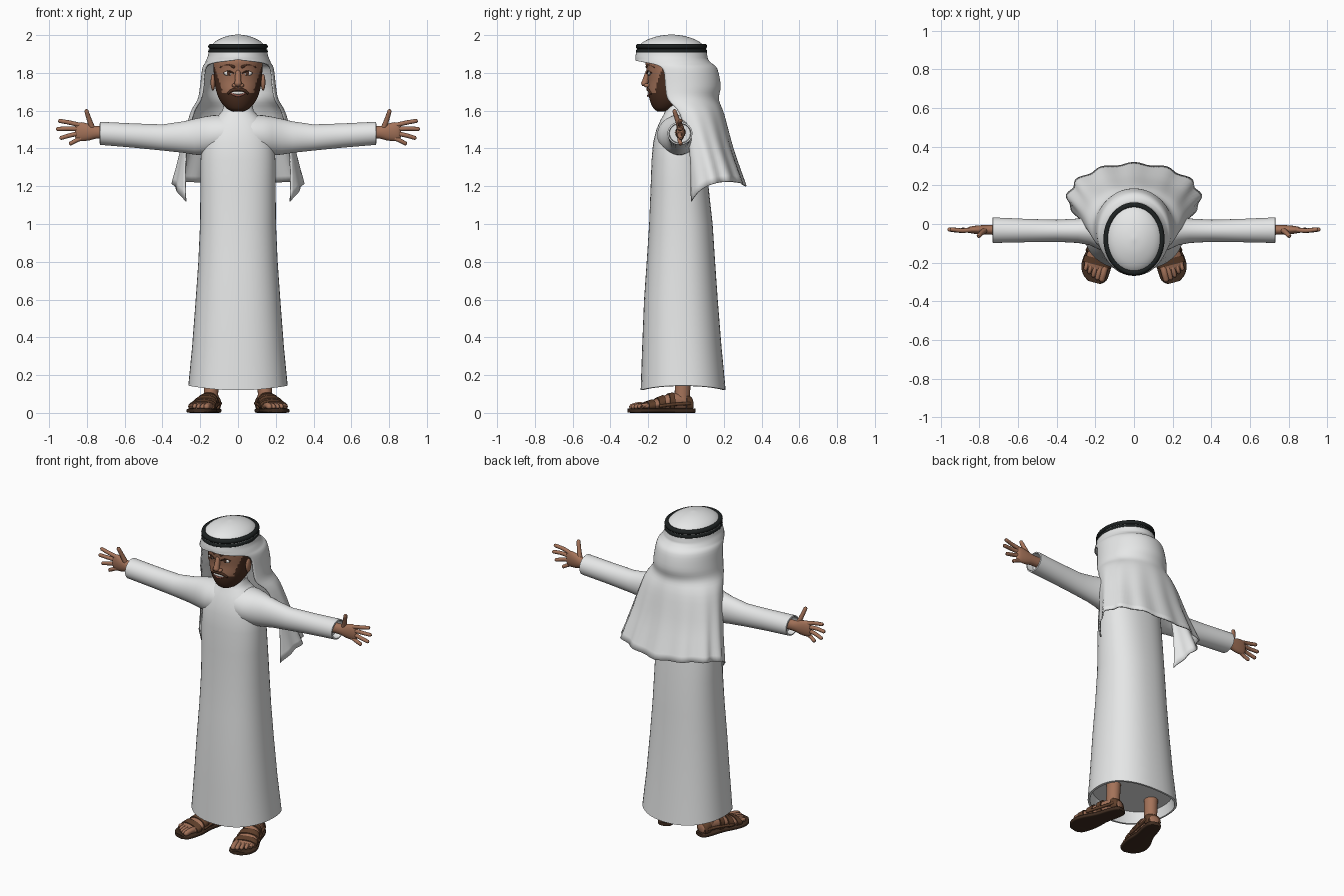
import bpy, bmesh
from math import sin, cos, pi, radians, sqrt, copysign
from mathutils import Vector, Matrix

if "Cube" in bpy.data.objects:
    bpy.data.objects.remove(bpy.data.objects["Cube"])


def material(name, r, g, b):
    m = bpy.data.materials.new(name)
    m.use_nodes = True
    m.diffuse_color = (r, g, b, 1)
    shader = next(n for n in m.node_tree.nodes if n.type == 'BSDF_PRINCIPLED')
    shader.inputs["Base Color"].default_value = (r, g, b, 1)
    shader.inputs["Roughness"].default_value = 0.8
    return m


CLOTH = material("white cloth", .8, .81, .81)
SKIN = material("brown skin", .37, .17, .1)
HAIR = material("dark brown hair", .07, .028, .015)
BLACK = material("black cord", .012, .015, .015)
LEATHER = material("brown leather", .115, .05, .024)
SOLE = material("dark sole", .05, .025, .014)
IVORY = material("eye and tooth white", .75, .73, .7)
LIP = material("lip", .27, .09, .065)


def finish(name, bm, mats, mirror=False, angle=45, matrix=None):
    """Turn a bmesh into a smooth shaded object, optionally mirrored in x."""
    if matrix:
        bm.transform(matrix)
    bmesh.ops.recalc_face_normals(bm, faces=bm.faces)
    me = bpy.data.meshes.new(name)
    bm.to_mesh(me)
    bm.free()
    for m in mats:
        me.materials.append(m)
    ob = bpy.data.objects.new(name, me)
    bpy.context.collection.objects.link(ob)
    bpy.ops.object.select_all(action='DESELECT')
    ob.select_set(True)
    bpy.context.view_layer.objects.active = ob
    bpy.ops.object.shade_smooth_by_angle(angle=radians(angle))
    if mirror:
        ob.modifiers.new("Mirror", 'MIRROR').use_mirror_merge = False
    return ob


def spline(rows, sub):
    """Catmull-Rom interpolation between rows of numbers."""
    out = []
    for i in range(len(rows) - 1):
        a, b, c, d = (Vector(rows[min(max(i + k, 0), len(rows) - 1)]) for k in (-1, 0, 1, 2))
        for s in range(sub):
            t = s / sub
            out.append(b + (c - a) * t / 2 + (2 * a - 5 * b + 4 * c - d) * t * t / 2
                       + (3 * b - a - 3 * c + d) * t ** 3 / 2)
    return out + [Vector(rows[-1])]


def skin_rings(bm, rings):
    loops = [[bm.verts.new(p) for p in ring] for ring in rings]
    n = len(loops[0])
    for a, b in zip(loops, loops[1:]):
        for i in range(n):
            bm.faces.new((a[i], a[(i + 1) % n], b[(i + 1) % n], b[i]))
    bm.faces.new(loops[0])
    bm.faces.new(loops[-1])


def loft(bm, rows, axis='Z', n=32, power=2.0, sub=1):
    """Rows hold: place on axis, two centres, two radii of a superellipse."""
    rings = []
    for p, c1, c2, r1, r2 in spline(rows, sub):
        ring = []
        for i in range(n):
            a = 2 * pi * i / n
            u = c1 + r1 * copysign(abs(cos(a)) ** (2 / power), cos(a))
            v = c2 + r2 * copysign(abs(sin(a)) ** (2 / power), sin(a))
            ring.append({'Z': (u, v, p), 'X': (p, u, v), 'Y': (u, p, v)}[axis])
        rings.append(ring)
    skin_rings(bm, rings)
    return bm


def tube(bm, pts, radius, n=12, taper=0.85):
    """Round-ended tube along a path."""
    pts = [Vector(p) for p in spline(pts, 4)]
    d0, d1 = (pts[0] - pts[1]).normalized(), (pts[-1] - pts[-2]).normalized()
    m = len(pts) - 1
    rad = [radius * (1 + (taper - 1) * i / m) for i in range(m + 1)]
    pts = [pts[0] + d0 * radius * .6] + pts + [pts[-1] + d1 * rad[-1] * .6]
    rad = [rad[0] * .5] + rad + [rad[-1] * .5]
    rings = []
    for i, p in enumerate(pts):
        t = pts[min(i + 1, len(pts) - 1)] - pts[max(i - 1, 0)]
        q = t.to_track_quat('Z', 'Y')
        rings.append([p + q @ Vector((cos(2 * pi * k / n), sin(2 * pi * k / n), 0)) * rad[i]
                      for k in range(n)])
    skin_rings(bm, rings)
    return bm


def blob(bm, loc, scale):
    bmesh.ops.create_uvsphere(bm, u_segments=20, v_segments=12, radius=1,
                              matrix=Matrix.LocRotScale(Vector(loc), None, Vector(scale)))
    return bm


# Robe body, recessed underneath, with a gently curved hem
robe = loft(bmesh.new(), [
    (.2, 0, -.015, .235, .2), (.13, 0, -.015, .25, .213), (.13, 0, -.015, .263, .225),
    (.35, 0, -.022, .243, .21), (.6, 0, -.027, .224, .195), (.8, 0, -.027, .21, .181),
    (1, 0, -.027, .201, .168), (1.2, 0, -.034, .199, .153), (1.34, 0, -.04, .198, .142),
    (1.43, 0, -.04, .19, .134), (1.5, 0, -.037, .17, .12), (1.55, 0, -.035, .135, .1),
    (1.58, 0, -.035, .1, .083), (1.6, 0, -.037, .083, .072), (1.63, 0, -.04, .076, .066),
    (1.63, 0, -.04, .068, .058), (1.6, 0, -.04, .066, .056)], n=48, power=2.3)
for v in robe.verts:
    if v.co.z < .15:
        v.co.z += .35 * v.co.x ** 2 - .01
finish("robe", robe, [CLOTH])

# Sleeves, flared into the shoulders and open at the cuff
finish("sleeves", loft(bmesh.new(), [
    (.06, -.037, 1.475, .115, .105), (.13, -.037, 1.47, .115, .106), (.18, -.036, 1.466, .096, .102),
    (.23, -.035, 1.462, .074, .095), (.29, -.035, 1.46, .063, .083), (.4, -.035, 1.458, .057, .069),
    (.55, -.034, 1.468, .06, .064), (.73, -.032, 1.48, .066, .061), (.732, -.032, 1.48, .058, .053),
    (.69, -.032, 1.48, .055, .05)], axis='X'), [CLOTH], mirror=True)

# Hands with spread fingers
hand = loft(bmesh.new(), [
    (.67, -.03, 1.485, .028, .032), (.75, -.03, 1.485, .025, .033), (.785, -.03, 1.486, .024, .043),
    (.83, -.03, 1.489, .02, .05), (.855, -.03, 1.489, .014, .043), (.862, -.03, 1.489, .006, .03)],
    axis='X', n=20, sub=2)
for x0, z0, x1, z1 in ((.835, 1.523, .945, 1.546), (.845, 1.503, .957, 1.503),
                       (.84, 1.48, .938, 1.455), (.82, 1.458, .888, 1.425)):
    tube(hand, [(x0, -.03, z0), ((x0 + x1) / 2, -.034, (z0 + z1) / 2 + .002), (x1, -.028, z1)], .0125)
tube(hand, [(.77, -.032, 1.505), (.787, -.045, 1.55), (.803, -.062, 1.6)], .0155, taper=.7)
finish("hands", hand, [SKIN], mirror=True)

# Head, with the beard as a coloured region
head = loft(bmesh.new(), [
    (1.595, 0, -.12, .025, .03), (1.612, 0, -.11, .06, .062), (1.65, 0, -.09, .093, .1),
    (1.7, 0, -.08, .114, .12), (1.76, 0, -.075, .125, .125), (1.82, 0, -.075, .129, .134),
    (1.87, 0, -.075, .127, .139), (1.93, 0, -.075, .1, .11)], n=80, sub=10)
for f in head.faces:
    c = f.calc_center_median()
    line = 1.712 + max(0, abs(c.x) - .085) * 3 - (.015 if .045 < abs(c.x) < .085 else 0)
    f.material_index = int(c.z < line and c.y < -.03)
finish("head_and_beard", head, [SKIN, HAIR], angle=60)
finish("neck", loft(bmesh.new(), [(1.5, 0, -.04, .06, .055), (1.68, 0, -.06, .062, .058)]), [SKIN])

# Nose and ears
nose = tube(bmesh.new(), [(0, -.2, 1.808), (0, -.211, 1.77), (0, -.22, 1.74)], .013, taper=1.45)
for s in (-1, 1):
    blob(nose, (s * .019, -.207, 1.734), (.013, .016, .011))
finish("nose", nose, [SKIN], angle=80)
finish("ears", blob(bmesh.new(), (.133, -.085, 1.75), (.012, .024, .044)), [SKIN], True)


def face_y(x):
    return -.075 - .131 * sqrt(1 - (x / .127) ** 2)


# Eyes, brows and smile
finish("eye_whites", blob(bmesh.new(), (.05, face_y(.05) + .002, 1.797), (.025, .008, .012)), [IVORY], True)
finish("irises", blob(bmesh.new(), (.049, face_y(.05) - .005, 1.797), (.0105, .003, .0105)), [HAIR], True)
finish("eyelids", tube(bmesh.new(), [(x, face_y(x) - .004, z) for x, z in
       ((.024, 1.798), (.048, 1.81), (.077, 1.799))], .0035), [HAIR], True)
finish("brows", tube(bmesh.new(), [(x, face_y(x) - .001, z) for x, z in
       ((.02, 1.832), (.055, 1.845), (.093, 1.83))], .0095, taper=.5), [HAIR], True)
finish("teeth", blob(bmesh.new(), (0, -.191, 1.694), (.038, .012, .011)), [IVORY])
finish("lower_lip", tube(bmesh.new(), [(-.043, -.186, 1.697), (0, -.2, 1.679), (.043, -.186, 1.697)],
                         .006, taper=1), [LIP])
finish("moustache", tube(bmesh.new(), [(0, -.2, 1.713), (.03, -.196, 1.708), (.052, -.184, 1.692)],
                         .01, taper=.7), [HAIR], True)

# Headscarf: height, centre y, radii and half sweep measured from the back
rows = [(2, -.077, 0, 0, 180), (1.99, -.077, .06, .073, 180), (1.965, -.077, .115, .14, 180),
        (1.93, -.077, .145, .175, 180), (1.89, -.077, .155, .186, 180), (1.87, -.075, .163, .189, 180),
        (1.85, -.067, .172, .198, 128), (1.82, -.045, .186, .207, 112), (1.73, -.03, .197, .21, 112),
        (1.66, -.025, .21, .195, 111), (1.58, .025, .25, .172, 109), (1.4, .08, .293, .162, 112),
        (1.2, .128, .333, .178, 124)]
cols = 60
scarf = bmesh.new()
grid = []
for z, cy, rx, ry, sweep in spline(rows, 4):
    drape = max(0, min(1, (1.65 - z) / .45))
    hem = max(0, (1.4 - z) / .2)
    line = []
    for i in range(cols + 1):
        u = 2 * i / cols - 1
        a = u * radians(min(sweep, 180))
        r = 1 + drape * (.035 + .045 * cos(12.8 * a)) * (1 - abs(u) ** 3)
        dz = hem * (.025 * sin(abs(u) * pi) - .08 * abs(u) ** 6)
        line.append(scarf.verts.new((rx * r * sin(a), cy + ry * (1 + (r - 1) * .8) * cos(a), z + dz)))
    grid.append(line)
for a, b in zip(grid, grid[1:]):
    for i in range(cols):
        scarf.faces.new((a[i], a[i + 1], b[i + 1], b[i]))
bmesh.ops.remove_doubles(scarf, verts=scarf.verts, dist=.0005)
cloth = finish("headscarf", scarf, [CLOTH], angle=80)
cloth.modifiers.new("Thickness", 'SOLIDIFY').thickness = .008
cloth.modifiers["Thickness"].offset = 0

# Two stacked head cords
cords = bmesh.new()
for z in (1.94, 1.914):
    path = [2 * pi * k / 64 for k in range(64)]
    loops = [[cords.verts.new(((.143 + .015 * cos(b)) * cos(a), -.077 + (.174 + .015 * cos(b)) * sin(a),
                               z + .0145 * sin(b))) for b in path[::6]] for a in path]
    for k, ring in enumerate(loops):
        nxt = loops[(k + 1) % 64]
        for j in range(len(ring)):
            j2 = (j + 1) % len(ring)
            cords.faces.new((ring[j], nxt[j], nxt[j2], ring[j2]))
finish("head_cords", cords, [BLACK], angle=80)

# Feet in sandals, turned outward
turn = Matrix.Translation((.137, 0, 0)) @ Matrix.Rotation(radians(15), 4, 'Z')
foot_rows = [(.036, 0, .04, .02, .02), (.022, 0, .05, .036, .032), (-.03, 0, .06, .041, .045),
             (-.1, 0, .056, .05, .042), (-.17, 0, .044, .062, .028), (-.225, 0, .036, .064, .018),
             (-.25, 0, .033, .05, .012)]
foot = loft(bmesh.new(), foot_rows, axis='Y', n=24, sub=3)
loft(foot, [(.04, 0, -.02, .042, .046), (.1, 0, -.02, .037, .041), (.35, 0, -.01, .045, .045)], n=20)
for i, (length, r) in enumerate(((.292, .018), (.29, .014), (.282, .013), (.27, .012), (.254, .011))):
    x = -.046 + i * .024
    tube(foot, [(x * .95, -.21, .036), (x, -.25, .04), (x, -length + .004, .031)], r)
finish("feet", foot, [SKIN], mirror=True, angle=70, matrix=turn)
finish("soles", loft(bmesh.new(), [
    (.048, 0, .012, .018, .011), (.035, 0, .012, .04, .012), (-.02, 0, .012, .051, .012),
    (-.1, 0, .012, .055, .012), (-.18, 0, .012, .074, .012), (-.24, 0, .012, .076, .012),
    (-.285, -.008, .012, .062, .012), (-.31, -.012, .013, .032, .011)],
    axis='Y', n=32, power=5, sub=3), [SOLE], True, 50, turn)
straps = bmesh.new()
dense = spline(foot_rows, 8)
for near, far in ((.031, -.012), (-.065, -.105), (-.125, -.163), (-.178, -.222)):
    band = [(y, x, z - .002, rx + .008, rz + .007) for y, x, z, rx, rz in dense if far <= y <= near]
    loft(straps, band, axis='Y', n=28, power=2.3)
# side strips joining the straps
for s in (-1, 1):
    tube(straps, [(s * .042, .01, .05), (s * .052, -.08, .045), (s * .067, -.16, .036)], .009)
finish("sandal_straps", straps, [LEATHER], True, 40, turn)
